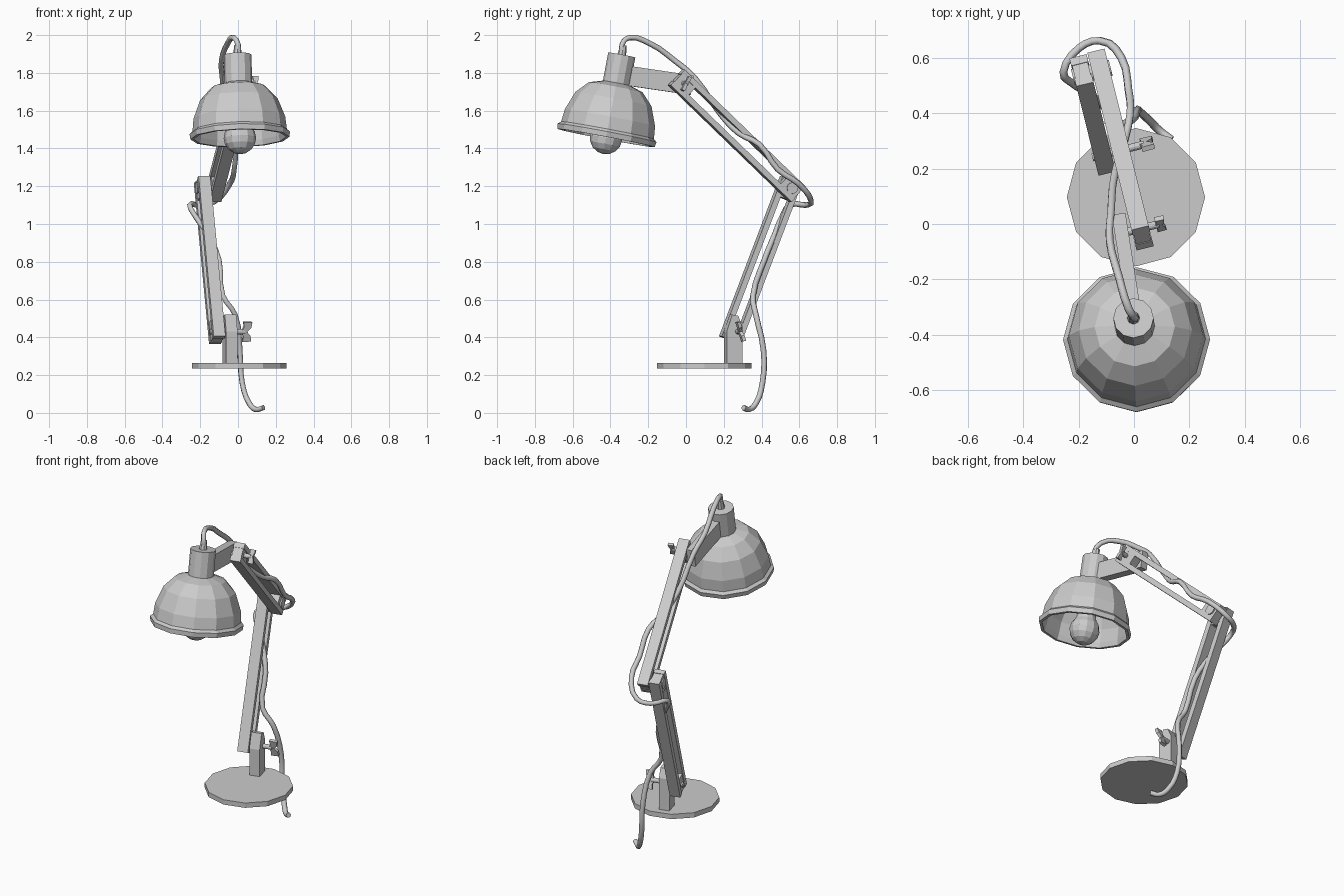
import bpy, bmesh, math
from mathutils import Vector, Matrix

if "Cube" in bpy.data.objects:
    bpy.data.objects.remove(bpy.data.objects["Cube"])

TURN = Matrix.Rotation(math.radians(14), 4, 'Z')   # arms are swung 14 degrees


def finish(name, bm, matrix=None):
    bmesh.ops.recalc_face_normals(bm, faces=bm.faces)
    if matrix is not None:
        bm.transform(matrix)
    mesh = bpy.data.meshes.new(name)
    bm.to_mesh(mesh)
    bm.free()
    ob = bpy.data.objects.new(name, mesh)
    bpy.context.collection.objects.link(ob)
    return ob


def prisms(name, parts, matrix=TURN):
    """Each part: (profile in the depth/height plane, x start, x end)."""
    bm = bmesh.new()
    for profile, x0, x1 in parts:
        a = [bm.verts.new((x0, y, z)) for y, z in profile]
        b = [bm.verts.new((x1, y, z)) for y, z in profile]
        bm.faces.new(a)
        bm.faces.new(b)
        for i in range(len(a)):
            j = (i + 1) % len(a)
            bm.faces.new((a[i], a[j], b[j], b[i]))
    return finish(name, bm, matrix)


def lathe(name, profile, matrix, sides=12, closed=False):
    """Revolve (radius, height) points about z."""
    bm = bmesh.new()
    rings = []
    for r, z in profile:
        if r < 1e-5:
            rings.append([bm.verts.new((0, 0, z))] * sides)
        else:
            rings.append([bm.verts.new((r * math.cos(t), r * math.sin(t), z))
                          for t in (2 * math.pi * k / sides for k in range(sides))])
    pairs = list(zip(rings, rings[1:])) + ([(rings[-1], rings[0])] if closed else [])
    for p, q in pairs:
        for i in range(sides):
            j = (i + 1) % sides
            corners = list(dict.fromkeys((p[i], p[j], q[j], q[i])))
            if len(corners) > 2:
                bm.faces.new(corners)
    return finish(name, bm, matrix)


def disc(r, z0, z1):
    return [(0, z0), (r, z0), (r, z1), (0, z1)]


def bar(p, q, s0, s1, t0, t1):
    """Rectangle along p->q from s0 to s1, offset sideways t0..t1."""
    d = (q - p).normalized()
    n = Vector((-d.y, d.x))
    return [p + d * s + n * t for s, t in ((s0, t0), (s1, t0), (s1, t1), (s0, t1))]


def arm(name, p, q, x):
    length, e, h, w = (q - p).length, 0.048, 0.056, 0.032
    prisms(name, [
        (bar(p, q, -e, length + e, -h, -h + 0.03), x - w, x + w),
        (bar(p, q, -e, length + e, h - 0.03, h), x - w, x + w),
        (bar(p, q, -e + 0.003, 0.06, -h + 0.03, h - 0.03), x - w + 0.003, x + w - 0.003),
        (bar(p, q, length - 0.06, length + e - 0.003, -h + 0.03, h - 0.03),
         x - w + 0.003, x + w - 0.003)])


def side_pin(name, profile, pivot):
    lathe(name, profile, TURN @ Matrix.Translation((0, pivot.x, pivot.y))
          @ Matrix.Rotation(math.pi / 2, 4, 'Y'))


def wing_screw(name, pivot, start, wing, tip, size, tilt):
    side_pin(name + "_shaft", disc(0.014, start, wing + 0.02), pivot)
    bm = bmesh.new()
    for s in (-1, 1):
        outline = [(wing, 0), (wing + 0.012, s * 0.5 * size), (wing + 0.008, s * size),
                   (tip, s * size * 0.95), (tip - 0.004, s * 0.4 * size), (wing + 0.03, 0)]
        a = [bm.verts.new((x, -0.009, z)) for x, z in outline]
        b = [bm.verts.new((x, 0.009, z)) for x, z in outline]
        bm.faces.new(a)
        bm.faces.new(b)
        for i in range(6):
            j = (i + 1) % 6
            bm.faces.new((a[i], a[j], b[j], b[i]))
    finish(name + "_wings", bm, TURN @ Matrix.Translation((0, pivot.x, pivot.y))
           @ Matrix.Rotation(tilt, 4, 'X'))


# Base and post
lathe("base", disc(0.25, 0.235, 0.265), Matrix.Translation((0.007, 0.097, 0)))
prisms("post", [([(0.21, 0.26), (0.295, 0.26), (0.295, 0.46), (0.272, 0.515),
                  (0.24, 0.52), (0.21, 0.43)], -0.012, 0.05)])

# Arms, pivots given as (depth, height) in the swung frame
low, elbow, top = Vector((0.27, 0.43)), Vector((0.568, 1.19)), Vector((-0.022, 1.743))
arm("lower_arm", low, elbow, -0.05)
arm("upper_arm", elbow, top, 0.018)
side_pin("elbow_bolt", disc(0.03, -0.086, 0.055), elbow)
side_pin("low_bolt", disc(0.015, -0.088, 0.05), low)
side_pin("top_bolt", disc(0.015, -0.075, 0.05), top)
wing_screw("low_screw", low, 0.04, 0.085, 0.14, 0.055, 0.3)
wing_screw("top_screw", top, 0.04, 0.068, 0.11, 0.042, -0.5)

# Head: tilted shade, socket and bulb
rim = Vector((0.01, -0.423, 1.455))
axis = Vector((-0.012, 0.083, 0.44))
HEAD = Matrix.Translation(rim) @ Vector((0, 0, 1)).rotation_difference(axis).to_matrix().to_4x4()
shade = [(0.262, 0), (0.266, 0.028), (0.25, 0.042), (0.243, 0.11), (0.205, 0.21),
         (0.145, 0.274), (0.06, 0.3)]
inner = [(0.06, 0.288), (0.138, 0.262), (0.194, 0.202), (0.231, 0.106), (0.238, 0.03), (0.245, 0)]
lathe("lamp_shade", shade + inner, HEAD, closed=True)
lathe("socket", disc(0.073, 0.25, 0.448), HEAD)
lathe("cable_collar", [(0, 0.44), (0.024, 0.44), (0.017, 0.5), (0, 0.5)], HEAD, 8)
ball = [(0.086 * math.sin(a), -0.086 * math.cos(a)) for a in
        (math.pi * k / 8 for k in range(7))]
ball[0] = (0, -0.086)
lathe("bulb", ball + [(0.045, 0.13), (0.045, 0.26), (0, 0.26)], HEAD)

# Bracket from socket to the top pivot
a, b = Vector((-0.315, 1.785)), Vector((0.01, 1.738))
prisms("head_bracket", [(bar(a, b, 0, (b - a).length + 0.02, -0.052, 0.052), -0.025, 0.025)],
       Matrix.Translation((-0.05, 0, 0)) @ Matrix.Rotation(math.radians(9), 4, 'Z'))

# Cable woven along the arms down to the floor
path = [(0.003, -0.335, 1.90), (0.0, -0.338, 1.95), (-0.02, -0.305, 1.985), (-0.055, -0.19, 1.955),
        (-0.088, -0.06, 1.865), (-0.083, 0.045, 1.775), (-0.07, 0.18, 1.585), (-0.04, 0.28, 1.48),
        (-0.015, 0.39, 1.42), (-0.02, 0.485, 1.29), (-0.045, 0.60, 1.21), (-0.125, 0.663, 1.12),
        (-0.2, 0.635, 1.10), (-0.255, 0.55, 1.10), (-0.225, 0.51, 1.04), (-0.16, 0.47, 0.945),
        (-0.1, 0.415, 0.81), (-0.08, 0.355, 0.62), (-0.015, 0.37, 0.52), (0.01, 0.41, 0.335),
        (0.022, 0.405, 0.16), (0.06, 0.37, 0.05), (0.095, 0.335, 0.018), (0.135, 0.305, 0.028)]
curve = bpy.data.curves.new("cable", 'CURVE')
curve.dimensions = '3D'
curve.bevel_depth = 0.015
curve.bevel_resolution = 1
curve.resolution_u = 3
curve.use_fill_caps = True
spline = curve.splines.new('BEZIER')
spline.bezier_points.add(len(path) - 1)
for point, co in zip(spline.bezier_points, path):
    point.co = co
    point.handle_left_type = point.handle_right_type = 'AUTO'
bpy.context.collection.objects.link(bpy.data.objects.new("cable", curve))
